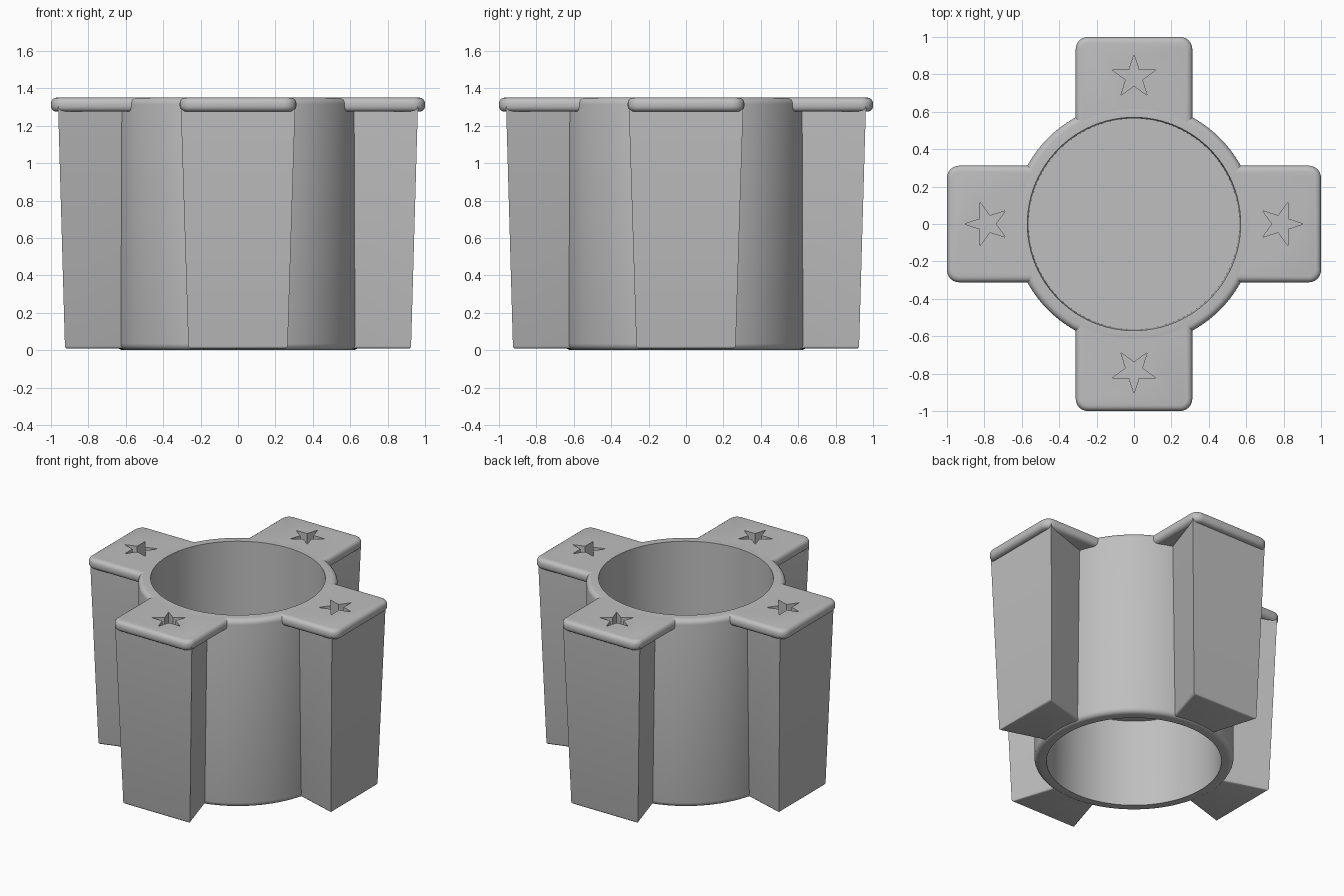
import bpy, bmesh
from math import sin, cos, pi
from mathutils import Matrix

if "Cube" in bpy.data.objects:
    bpy.data.objects.remove(bpy.data.objects["Cube"], do_unlink=True)

HEIGHT = 1.35
BORE, OUTER, ROUND = 0.57, 0.65, 0.035

grey = bpy.data.materials.new("plain_grey")
grey.use_nodes = True
grey.diffuse_color = (0.52, 0.52, 0.52, 1)
grey.node_tree.nodes["Principled BSDF"].inputs["Base Color"].default_value = grey.diffuse_color


def make_object(name, bm):
    bmesh.ops.recalc_face_normals(bm, faces=bm.faces)
    mesh = bpy.data.meshes.new(name)
    bm.to_mesh(mesh)
    bm.free()
    mesh.materials.append(grey)
    obj = bpy.data.objects.new(name, mesh)
    bpy.context.collection.objects.link(obj)
    return obj


def activate(obj):
    bpy.ops.object.select_all(action="DESELECT")
    obj.select_set(True)
    bpy.context.view_layer.objects.active = obj


def boolean(obj, tool, operation):
    mod = obj.modifiers.new(operation, "BOOLEAN")
    mod.object, mod.operation, mod.solver = tool, operation, "EXACT"
    activate(obj)
    bpy.ops.object.modifier_apply(modifier=mod.name)
    bpy.data.objects.remove(tool, do_unlink=True)


def prism(bm, bottom, top, z0, z1):
    """Solid between two matching outlines."""
    low = [bm.verts.new((x, y, z0)) for x, y in bottom]
    high = [bm.verts.new((x, y, z1)) for x, y in top]
    bm.faces.new(low[::-1])
    bm.faces.new(high)
    for i in range(len(low)):
        j = (i + 1) % len(low)
        bm.faces.new((low[i], low[j], high[j], high[i]))


def bevel(bm, edges, offset, segments):
    bmesh.ops.bevel(bm, geom=edges, offset=offset, segments=segments,
                    profile=0.5, affect="EDGES", clamp_overlap=True)


def is_level(edge, z):
    return all(abs(v.co.z - z) < 1e-4 for v in edge.verts)


# Sleeve: turned tube, rounded outer rims, divider halfway down the bore
def make_sleeve():
    arc = [i * pi / 10 for i in range(6)]
    inner = OUTER - ROUND
    profile = [(0, 0.63), (BORE - 0.006, 0.63), (BORE, 0)]
    profile += [(inner + ROUND * sin(a), ROUND - ROUND * cos(a)) for a in arc]
    profile += [(inner + ROUND * cos(a), HEIGHT - ROUND + ROUND * sin(a)) for a in arc]
    profile += [(BORE, HEIGHT), (BORE - 0.006, 0.71), (0, 0.71)]
    bm = bmesh.new()
    verts = [bm.verts.new((r, 0, z)) for r, z in profile]
    edges = [bm.edges.new(pair) for pair in zip(verts, verts[1:])]
    bmesh.ops.spin(bm, geom=verts + edges, axis=(0, 0, 1), cent=(0, 0, 0),
                   angle=2 * pi, steps=96, use_merge=True)
    bmesh.ops.remove_doubles(bm, verts=bm.verts, dist=1e-5)
    return make_object("sleeve", bm)


# Arm column: wedge that widens outward and upward
def make_column():
    def wedge(near_w, far_w, far_y):
        return [(-near_w, -0.5), (-far_w, -far_y), (far_w, -far_y), (near_w, -0.5)]
    bm = bmesh.new()
    prism(bm, wedge(0.135, 0.265, 0.925), wedge(0.15, 0.306, 0.962), 0.008, 1.31)
    bevel(bm, [e for e in bm.edges if is_level(e, 0.008)], 0.014, 3)
    return make_object("arm", bm)


# Arm cap: rounded slab overhanging the column
def make_cap():
    low, w = 1.275, 0.312
    outline = [(-w, -0.4), (-w, -1), (w, -1), (w, -0.4)]
    bm = bmesh.new()
    prism(bm, outline, outline, low, HEIGHT)
    bevel(bm, [e for e in bm.edges if all(v.co.y < -0.9 for v in e.verts)
               and not is_level(e, low) and not is_level(e, HEIGHT)], 0.065, 6)
    bevel(bm, [e for e in bm.edges if is_level(e, low) or is_level(e, HEIGHT)], 0.03, 4)
    return make_object("cap", bm)


# Star-shaped pocket in the cap, pointing outward
def make_star():
    points = []
    for i in range(10):
        r, a = (0.046 if i % 2 else 0.12), -pi / 2 + i * pi / 5
        points.append((r * cos(a), -0.785 + r * sin(a)))
    bm = bmesh.new()
    prism(bm, points, points, HEIGHT - 0.1, HEIGHT + 0.1)
    return make_object("star_cutter", bm)


# Round cutter that ends each arm inside the sleeve wall
def make_core():
    circle = [(0.6 * cos(i * pi / 48), 0.6 * sin(i * pi / 48)) for i in range(96)]
    bm = bmesh.new()
    prism(bm, circle, circle, -0.2, HEIGHT + 0.2)
    return make_object("core_cutter", bm)


sleeve = make_sleeve()
arm = make_column()
boolean(arm, make_cap(), "UNION")
boolean(arm, make_core(), "DIFFERENCE")
boolean(arm, make_star(), "DIFFERENCE")

for obj in (sleeve, arm):
    activate(obj)
    bpy.ops.object.shade_smooth_by_angle(angle=pi / 6)

# Four matching arms around the sleeve
arm.name = "front_arm"
for i, side in enumerate(("left", "back", "right"), 1):
    copy = arm.copy()
    copy.data = arm.data.copy()
    copy.name = side + "_arm"
    copy.data.transform(Matrix.Rotation(i * pi / 2, 4, "Z"))
    bpy.context.collection.objects.link(copy)
